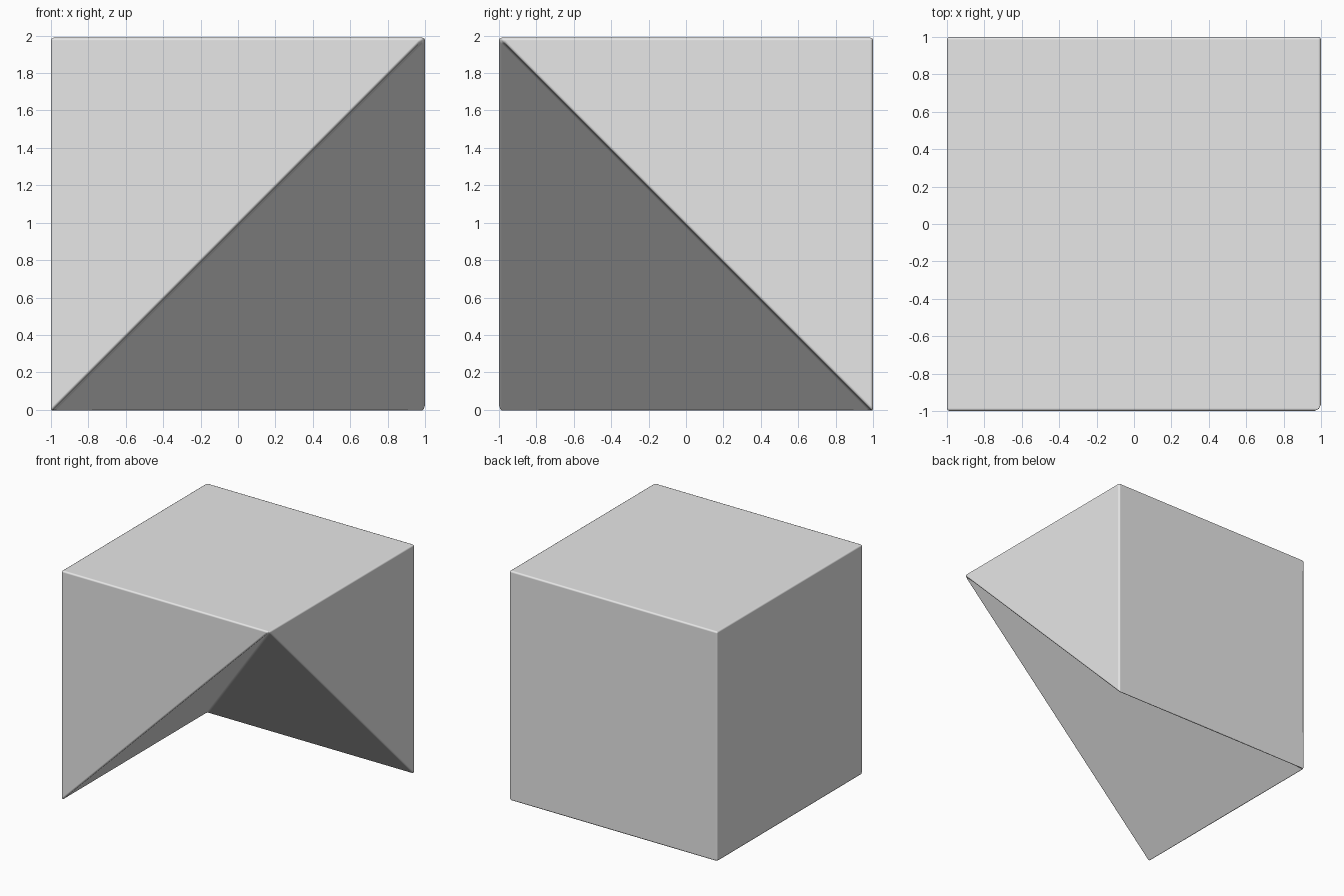
import bpy
import bmesh
from mathutils import Vector

old = bpy.data.objects.get("Cube")
if old:
    bpy.data.objects.remove(old, do_unlink=True)

BEVEL = 0.015
DROP = BEVEL * 0.707  # the bevelled lower rim rises by this much

# Plain grey material
grey = bpy.data.materials.new("light_grey")
grey.use_nodes = True
colour = (0.8, 0.8, 0.8, 1)
grey.diffuse_color = colour
grey.node_tree.nodes["Principled BSDF"].inputs["Base Color"].default_value = colour

# Cube with its lower front corner removed
bm = bmesh.new()
bmesh.ops.create_cube(bm, size=2)
bmesh.ops.translate(bm, verts=bm.verts, vec=(0, 0, 1))


def corner(x, y, z):
    return min(bm.verts, key=lambda v: (v.co - Vector((x, y, z))).length)


bmesh.ops.delete(bm, geom=[corner(1, -1, 0)], context='VERTS')

# Front and side triangles, then the two slopes of the pyramid-shaped hollow
apex = corner(1, -1, 2)
rim = [corner(-1, -1, 2), corner(-1, -1, 0), corner(-1, 1, 0),
       corner(1, 1, 0), corner(1, 1, 2)]
for a, b in zip(rim, rim[1:]):
    bm.faces.new((apex, a, b))
bmesh.ops.recalc_face_normals(bm, faces=bm.faces)
bmesh.ops.translate(bm, verts=bm.verts, vec=(0, 0, -DROP))

mesh = bpy.data.meshes.new("notched_cube")
bm.to_mesh(mesh)
bm.free()
mesh.materials.append(grey)
block = bpy.data.objects.new("notched_cube", mesh)
bpy.context.collection.objects.link(block)

# Narrow rounded edges
bevel = block.modifiers.new("edge_bevel", 'BEVEL')
bevel.width = BEVEL
bevel.segments = 2
bevel.limit_method = 'ANGLE'
bevel.harden_normals = True
for face in mesh.polygons:
    face.use_smooth = True
